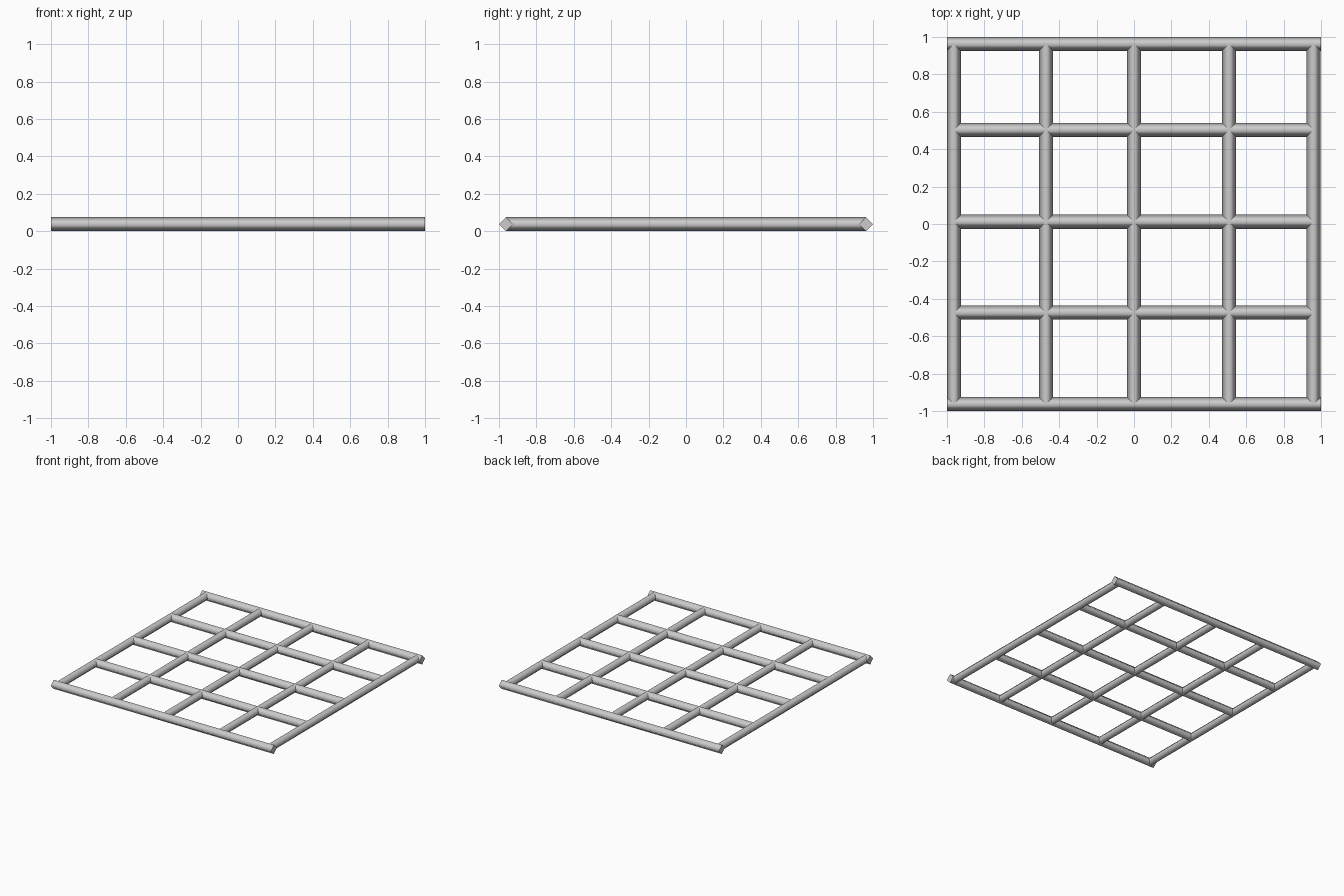
import bpy, bmesh
from mathutils import Vector

if "Cube" in bpy.data.objects:
    bpy.data.objects.remove(bpy.data.objects["Cube"])

R = 0.0375          # half width of the diamond section
EDGE = 1 - R        # centre line of the outer bars


def bar(name, axis, offset, half):
    """Diamond-section bar along an axis, smooth round its length, flat caps."""
    bm = bmesh.new()
    along = Vector((1, 0, 0)) if axis == 'X' else Vector((0, 1, 0))
    side = Vector((0, 1, 0)) if axis == 'X' else Vector((1, 0, 0))
    up = Vector((0, 0, 1))
    mid = side * offset + up * R
    rings = []
    for s in (-1, 1):
        c = mid + along * half * s
        rings.append([bm.verts.new(c + d * R) for d in (side, up, -side, -up)])
    a, b = rings
    for i in range(4):
        j = (i + 1) % 4
        bm.faces.new((a[i], a[j], b[j], b[i])).smooth = True
    for ring in rings:
        cap = bm.faces.new(ring)
        for e in cap.edges:
            e.smooth = False
    bmesh.ops.recalc_face_normals(bm, faces=bm.faces)
    me = bpy.data.meshes.new(name)
    bm.to_mesh(me)
    bm.free()
    bpy.context.collection.objects.link(bpy.data.objects.new(name, me))


# full-length front and back rails
bar("front_rail", 'X', -EDGE, 1)
bar("back_rail", 'X', EDGE, 1)

# inner crossbars, ending inside the side rails
for i, y in enumerate((-0.474, 0.012, 0.503)):
    bar(f"crossbar_{i + 1}", 'X', y, 0.96)

# side rails and inner lengthwise bars, ending inside the front and back rails
bar("left_rail", 'Y', -EDGE, EDGE)
bar("right_rail", 'Y', 0.959, EDGE)
for i, x in enumerate((-0.47, 0.0, 0.508)):
    bar(f"lengthwise_bar_{i + 1}", 'Y', x, EDGE)
